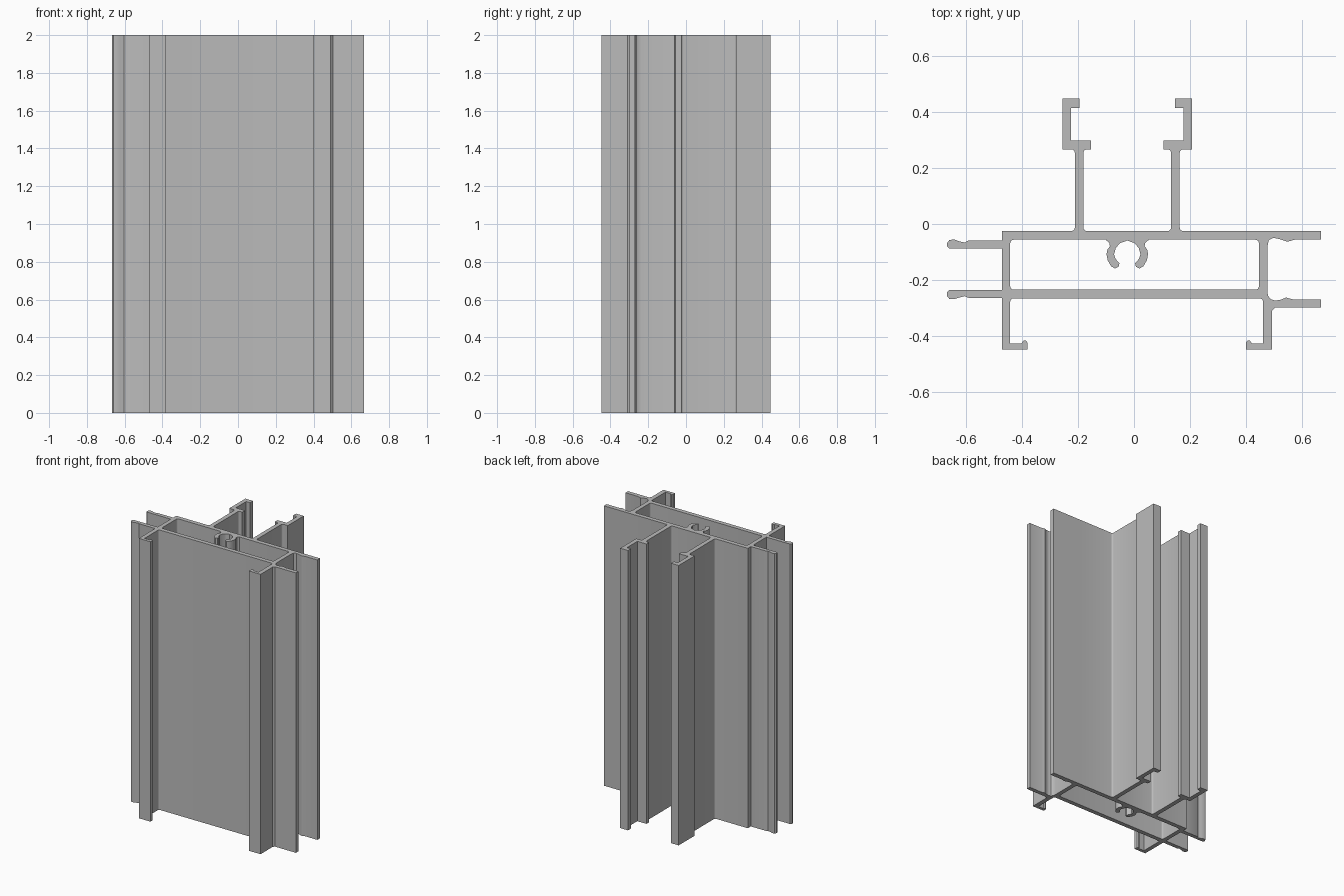
import bpy
import math
from mathutils import Vector
from mathutils.geometry import delaunay_2d_cdt

default_cube = bpy.data.objects.get("Cube")
if default_cube:
    bpy.data.objects.remove(default_cube, do_unlink=True)

HEIGHT = 2.0
MIDDLE = -0.026      # symmetry line of the rear channel and the screw port
pieces = []          # closed 2D outlines, merged into one section later


def outline(points):
    """Add a closed outline, always counter-clockwise."""
    area = sum(a[0] * b[1] - b[0] * a[1] for a, b in zip(points, points[1:] + points[:1]))
    pieces.append(points if area > 0 else points[::-1])


def wall(left, right, low, high):
    outline([(left, low), (right, low), (right, high), (left, high)])


def fillet(x, y, sx, sy, radius=0.012, steps=4):
    """Fill an inner corner with a concave arc opening towards (sx, sy)."""
    points = [(x - sx * 0.004, y - sy * 0.004)]
    for i in range(steps + 1):
        angle = math.pi / 2 * i / steps
        points.append((x + sx * radius * (1 - math.sin(angle)),
                       y + sy * radius * (1 - math.cos(angle))))
    outline(points)


def mirrored(build):
    """Run a builder, then add its mirror image across MIDDLE."""
    start = len(pieces)
    build()
    for piece in pieces[start:]:
        outline([(2 * MIDDLE - x, y) for x, y in piece])


# Rear channel: post, shelf, column and hooked lip
def channel_side():
    wall(-0.213, -0.182, -0.04, 0.28)
    wall(-0.257, -0.155, 0.27, 0.301)
    wall(-0.257, -0.227, 0.28, 0.451)
    wall(-0.257, -0.196, 0.418, 0.451)
    fillet(-0.213, -0.021, -1, 1)
    fillet(-0.182, -0.021, 1, 1)
    fillet(-0.213, 0.27, -1, -1)
    fillet(-0.182, 0.27, 1, -1)


# Screw port: one curved claw hanging from the rear wall
def screw_claw():
    outline([(-0.104, -0.045), (-0.102, -0.053), (-0.09, -0.063), (-0.088, -0.075),
             (-0.097, -0.088), (-0.1, -0.103), (-0.096, -0.125), (-0.084, -0.146),
             (-0.07, -0.155), (-0.057, -0.148), (-0.054, -0.136), (-0.068, -0.12),
             (-0.073, -0.104), (-0.067, -0.082), (-0.052, -0.064), (-0.026, -0.055),
             (-0.026, -0.045)])


mirrored(channel_side)
mirrored(screw_claw)

# Closed chamber: rear, front and side walls with rounded inner corners
wall(-0.473, 0.46, -0.052, -0.021)
wall(-0.473, 0.465, -0.261, -0.23)
wall(-0.473, -0.443, -0.443, -0.021)
wall(0.443, 0.473, -0.261, -0.03)
for x, sx in ((-0.443, 1), (0.443, -1)):
    fillet(x, -0.052, sx, -1)
    fillet(x, -0.23, sx, 1)

# Front legs with inward feet and raised toe beads
wall(0.458, 0.489, -0.443, -0.28)
for outer, inner, s in ((-0.473, -0.382, 1), (0.489, 0.397, -1)):
    wall(min(outer, inner), max(outer, inner), -0.443, -0.421)
    outline([(inner, -0.43), (inner, -0.418), (inner - s * 0.006, -0.411),
             (inner - s * 0.014, -0.412), (inner - s * 0.021, -0.422),
             (inner - s * 0.021, -0.43)])
fillet(-0.443, -0.261, 1, -1)
fillet(0.458, -0.261, -1, -1)

# Right-hand fins, each with a gasket groove at the root
outline([(0.45, -0.021), (0.664, -0.021), (0.664, -0.052), (0.57, -0.052),
         (0.545, -0.059), (0.517, -0.05), (0.495, -0.045), (0.478, -0.054),
         (0.473, -0.08), (0.45, -0.08)])
outline([(0.45, -0.23), (0.473, -0.23), (0.475, -0.25), (0.484, -0.263),
         (0.5, -0.269), (0.52, -0.266), (0.54, -0.258), (0.565, -0.265),
         (0.664, -0.265), (0.664, -0.294), (0.5, -0.294), (0.489, -0.305),
         (0.458, -0.305), (0.458, -0.272), (0.45, -0.255)])

# Left-hand fins, ending in a rounded bead
outline([(-0.46, -0.055), (-0.592, -0.055), (-0.605, -0.062), (-0.625, -0.058),
         (-0.642, -0.051), (-0.66, -0.053), (-0.668, -0.064), (-0.668, -0.076),
         (-0.66, -0.083), (-0.46, -0.083)])
outline([(-0.46, -0.231), (-0.66, -0.231), (-0.668, -0.239), (-0.668, -0.253),
         (-0.66, -0.263), (-0.642, -0.264), (-0.625, -0.258), (-0.605, -0.253),
         (-0.592, -0.259), (-0.46, -0.259)])

# Merge all outlines into one flat section, leaving the chamber open
points, loops = [], []
for piece in pieces:
    loops.append(list(range(len(points), len(points) + len(piece))))
    points += [Vector(p) for p in piece]
flat, _, tris, _, _, sources = delaunay_2d_cdt(points, [], loops, 1, 0.00001)
tris = [list(t) for t, source in zip(tris, sources) if source]
used = sorted({i for t in tris for i in t})
index = {old: new for new, old in enumerate(used)}
tris = [[index[i] for i in t] for t in tris]
flat = [flat[i] for i in used]
count = len(flat)

# Centre the section
cx = (min(p.x for p in flat) + max(p.x for p in flat)) / 2
cy = (min(p.y for p in flat) + max(p.y for p in flat)) / 2

# Extrude: bottom cap, top cap and a side quad on every boundary edge
verts = [(p.x - cx, p.y - cy, z) for z in (0, HEIGHT) for p in flat]
edges = {(t[k - 1], t[k]) for t in tris for k in range(len(t))}
faces = [t[::-1] for t in tris] + [[i + count for i in t] for t in tris]
faces += [(a, b, b + count, a + count) for a, b in edges if (b, a) not in edges]

mesh = bpy.data.meshes.new("extruded_frame_profile")
mesh.from_pydata(verts, [], faces)
mesh.validate()
mesh.update()
frame = bpy.data.objects.new("extruded_frame_profile", mesh)
bpy.context.collection.objects.link(frame)

# Plain grey metal
grey = bpy.data.materials.new("plain_grey")
grey.use_nodes = True
colour = (0.5, 0.5, 0.5, 1.0)
grey.diffuse_color = colour
grey.node_tree.nodes["Principled BSDF"].inputs["Base Color"].default_value = colour
mesh.materials.append(grey)

# Smooth the small curves, keep the corners sharp
bpy.ops.object.select_all(action='DESELECT')
frame.select_set(True)
bpy.context.view_layer.objects.active = frame
bpy.ops.object.shade_smooth_by_angle(angle=math.radians(30))
